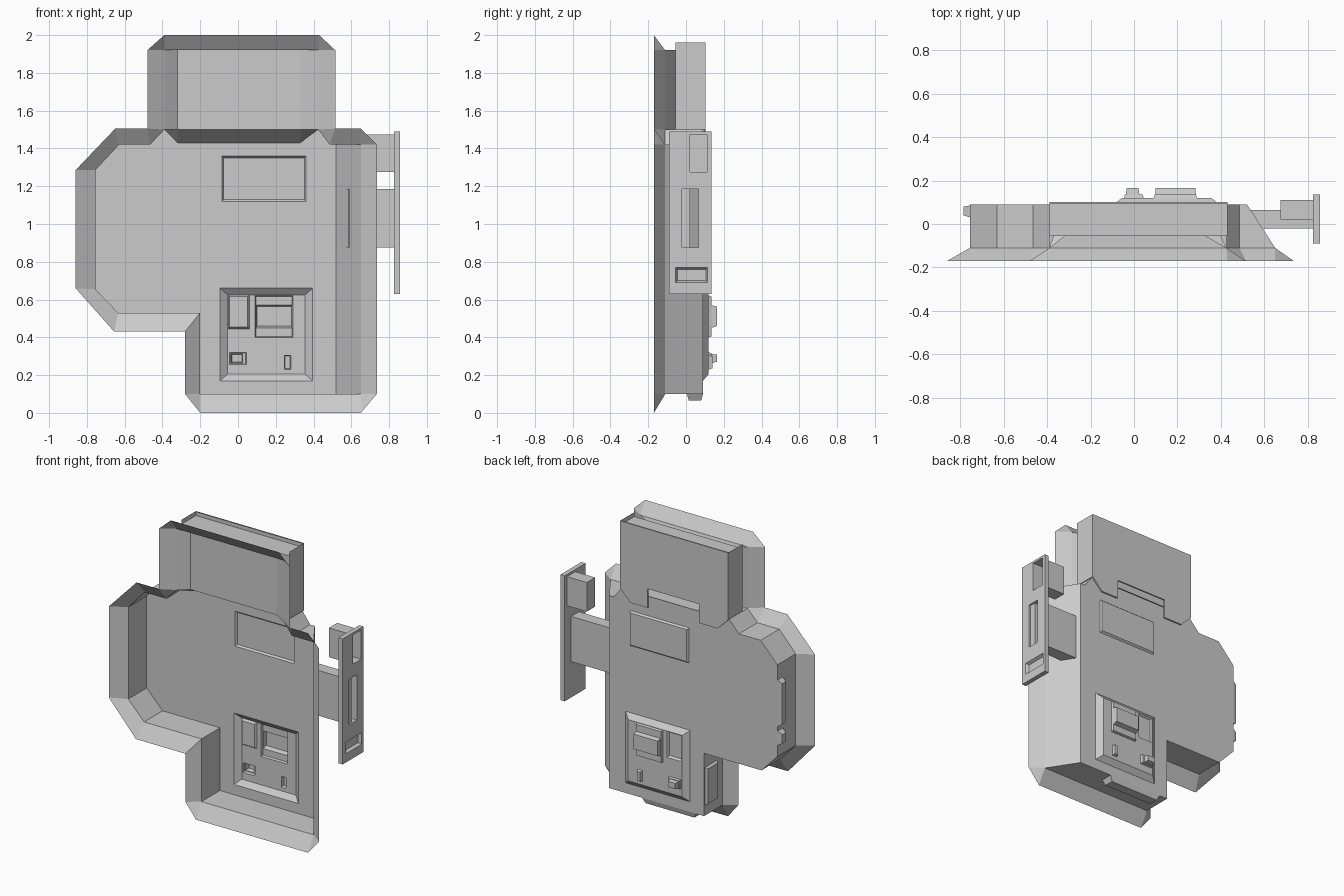
import bpy, bmesh
from mathutils import Vector
from mathutils.geometry import tessellate_polygon

if "Cube" in bpy.data.objects:
    bpy.data.objects.remove(bpy.data.objects["Cube"])


def make(name, verts, faces):
    bm = bmesh.new()
    vs = [bm.verts.new(v) for v in verts]
    for f in faces:
        try:
            bm.faces.new([vs[i] for i in f])
        except ValueError:
            pass
    bmesh.ops.remove_doubles(bm, verts=bm.verts, dist=0.0005)
    bmesh.ops.recalc_face_normals(bm, faces=bm.faces)
    me = bpy.data.meshes.new(name)
    bm.to_mesh(me)
    bm.free()
    ob = bpy.data.objects.new(name, me)
    bpy.context.collection.objects.link(ob)
    return ob


def at(axis, pos, pts):
    """Place 2D points on a plane perpendicular to an axis."""
    put = {'x': lambda a, b: (pos, a, b), 'y': lambda a, b: (a, pos, b), 'z': lambda a, b: (a, b, pos)}[axis]
    return [put(a, b) for a, b in pts]


def rect(axis, pos, a0, b0, a1, b1):
    return at(axis, pos, [(a0, b0), (a1, b0), (a1, b1), (a0, b1)])


def loft(name, loops, cap=True, cap_start=False, holes=()):
    """Skin equal-length loops; optionally cap the ends, the last with holes."""
    n = len(loops[0])
    verts = [p for l in loops for p in l]
    faces = [(k * n + i, k * n + (i + 1) % n, (k + 1) * n + (i + 1) % n, (k + 1) * n + i)
             for k in range(len(loops) - 1) for i in range(n)]
    if cap:
        polys = [loops[-1]] + list(holes)
        base = len(verts)
        verts += [p for l in polys for p in l]
        faces += [tuple(base + i for i in t)
                  for t in tessellate_polygon([[Vector(p) for p in l] for l in polys])]
    if cap_start:
        faces.append(tuple(range(n)))
    return make(name, verts, faces)


FRONT, RIM, BACK, HEAD = -0.17, -0.11, 0.09, -0.055

# Opening outline, and the flared lip points belonging to each corner
inner = [(-.2, .1), (.65, .1), (.65, 1.42), (.485, 1.42), (.425, 1.5), (.425, 1.92), (-.39, 1.92),
         (-.39, 1.5), (-.465, 1.42), (-.63, 1.42), (-.755, 1.285), (-.755, .655), (-.635, .53), (-.2, .53)]
lip = [[(-.28, .1), (-.2, 0)], [(.65, 0), (.735, .1)], [(.735, 1.42), (.65, 1.505)], [(.515, 1.505)],
       [(.515, 1.505)], [(.515, 1.92), (.43, 2)], [(-.39, 2), (-.48, 1.92)], [(-.48, 1.505)],
       [(-.48, 1.505)], [(-.65, 1.505)], [(-.86, 1.285)], [(-.86, .66)], [(-.655, .43)], [(-.28, .43)]]
verts, faces = [], []


def add(pts):
    faces.append(tuple(range(len(verts), len(verts) + len(pts))))
    verts.extend(pts)


for i, p in enumerate(inner):
    j = (i + 1) % len(inner)
    a, b = (p[0], RIM, p[1]), (inner[j][0], RIM, inner[j][1])
    oa, ob_ = lip[i][-1], lip[j][0]
    quad = [a, b, (ob_[0], FRONT, ob_[1])]
    if oa != ob_:
        quad.append((oa[0], FRONT, oa[1]))
    add(quad)
    if len(lip[i]) == 2:
        add([a] + [(q[0], FRONT, q[1]) for q in lip[i]])
make("flared_front_lip", verts, faces)

# Body walls with sloped right side, back plate with two openings
body = [p for p in inner if p[1] < 1.6]
back = [(.52 if p[0] == .65 else p[0], p[1]) for p in body]
panel = (-.095, .17, .395, .66)
window = (-.085, 1.12, .36, 1.36)
verts, faces = [], []
for i in range(len(body)):
    j = (i + 1) % len(body)
    if body[i] != (.425, 1.5):
        add(at('y', RIM, [body[i], body[j]]) + at('y', BACK, [back[j], back[i]]))
make("body_walls", verts, faces)
loft("body_back_plate", [at('y', BACK, back)], holes=[rect('y', BACK, *panel), rect('y', BACK, *window)])

# Shallow head recess with sloped sides and a slope down into the body
verts, faces = [], []
fl, fr, bl, br = -.39, .425, -.32, .33
add([(bl, HEAD, 1.5), (br, HEAD, 1.5), (br, HEAD, 1.92), (bl, HEAD, 1.92)])
for f, b in ((fl, bl), (fr, br)):
    add([(f, RIM, 1.5), (b, HEAD, 1.5), (b, HEAD, 1.92), (f, RIM, 1.92)])
    add([(f, RIM, 1.5), (b, HEAD, 1.5), (b, BACK, 1.43)])
add([(fl, RIM, 1.92), (bl, HEAD, 1.92), (br, HEAD, 1.92), (fr, RIM, 1.92)])
add([(bl, HEAD, 1.5), (br, HEAD, 1.5), (br, BACK, 1.43), (bl, BACK, 1.43)])
make("head_recess", verts, faces)

# Cover behind the head, with a notched lower edge
verts, faces = [], []
for x in (-.39, .43):
    add(rect('x', x, HEAD, 1.5, .1, 1.96))
add(rect('z', 1.93, -.39, HEAD, .43, .1))
add(rect('z', 1.5, -.39, HEAD, .43, .1))
make("head_cover_walls", verts, faces)
cover = [(.43, 1.96), (.43, 1.5), (.35, 1.42), (.22, 1.42), (.22, 1.55), (-.17, 1.55),
         (-.17, 1.42), (-.31, 1.42), (-.39, 1.5), (-.39, 1.96)]
loft("head_cover_back", [at('y', .092, cover), at('y', .102, cover)])

# Upper window and lower control panel pressed out of the back plate
loft("window_pressing", [rect('y', BACK, *window), rect('y', .102, -.077, 1.13, .352, 1.35)])
pockets = {
    "tall_pocket": [((-.05, .445, .06, .625), .12), ((-.045, .455, .05, .615), .105)],
    "wide_pocket": [((.09, .40, .29, .622), .12), ((.095, .405, .285, .617), .135),
                    ((.098, .45, .285, .57), .135), ((.10, .46, .282, .562), .165)],
    "small_pocket": [((-.045, .255, .045, .32), .12), ((-.042, .26, .04, .316), .135),
                     ((-.038, .265, .025, .312), .135), ((-.033, .27, .02, .308), .165)],
    "slot_pocket": [((.245, .23, .28, .305), .12), ((.25, .236, .275, .3), .14)]}
loft("control_panel", [rect('y', BACK, *panel), rect('y', .12, -.055, .205, .355, .625)],
     holes=[rect('y', .12, *s[0][0]) for s in pockets.values()])
for name, steps in pockets.items():
    loft(name, [rect('y', y, *r) for r, y in steps])

# Side buttons, lower side pad and bottom tab
for name, z0, z1 in (("large_side_button", .86, 1.18), ("small_side_button", .73, .83)):
    loft(name, [rect('x', -.755, .03, z0, .085, z1), rect('x', -.785, .04, z0 + .02, .08, z1 - .02)])
loft("lower_side_pad", [rect('x', -.2, -.05, .17, .08, .43), rect('x', -.215, -.04, .18, .07, .42)])
loft("bottom_tab", [rect('z', .1, -.14, .005, .27, .09), rect('z', .065, -.12, .015, .25, .08)])

# Side handle: plate with three openings, arm, block and latch pocket
px0, px1 = .825, .857
edge = (-.09, .63, .135, 1.49)
arm, block, latch = (-.02, .875, .065, 1.185), (.02, 1.275, .11, 1.475), (-.055, .69, .115, .77)
loft("handle_plate", [rect('x', px0, *edge), rect('x', px1, *edge)],
     holes=[rect('x', px1, *r) for r in (arm, block, latch)])
loft("handle_plate_inside", [rect('x', px0, *edge)], holes=[rect('x', px0, *r) for r in (arm, block)])
loft("handle_latch_pocket", [rect('x', px1, *latch), rect('x', .837, -.045, .70, .105, .76)])
loft("handle_block", [rect('x', px1, *block), rect('x', .675, *block)])
slope = [(.585 if y < 0 else .536, y, z) for _, y, z in rect('x', 0, *arm)]
loft("handle_arm", [rect('x', px1, *arm), slope])
loft("handle_arm_stop", [rect('x', .8, -.02, .875, .022, 1.185), rect('x', .845, -.02, .875, .022, 1.185)])
